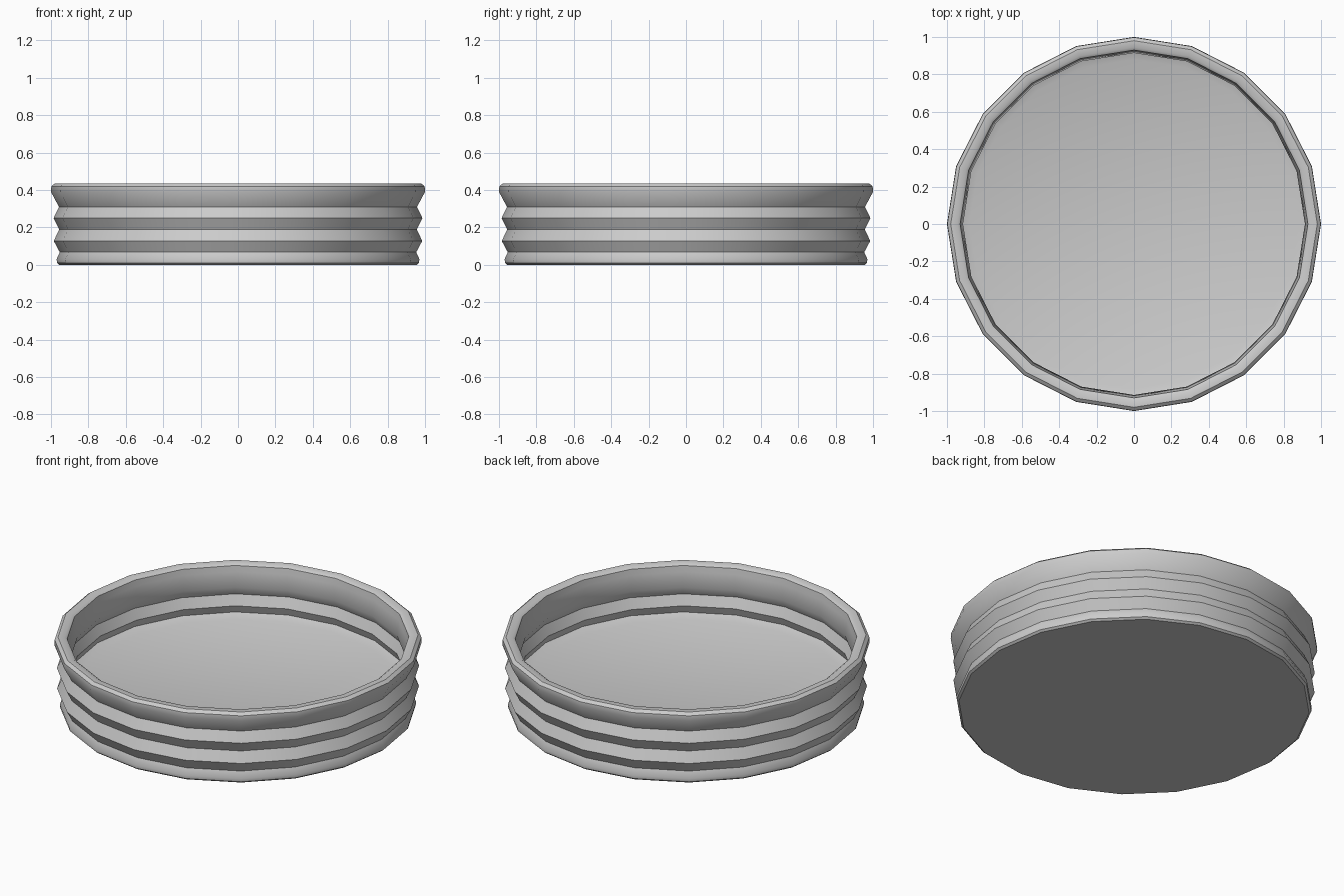
import bpy
import bmesh
from math import cos, sin, pi, radians

if "Cube" in bpy.data.objects:
    bpy.data.objects.remove(bpy.data.objects["Cube"])

SIDES = 20


def lathe(name, profile):
    """Revolve an (r, z) profile around z and cap both ends."""
    bm = bmesh.new()
    rings = [[bm.verts.new((r * cos(2 * pi * i / SIDES), r * sin(2 * pi * i / SIDES), z))
              for i in range(SIDES)] for r, z in profile]
    for low, high in zip(rings, rings[1:]):
        for i in range(SIDES):
            j = (i + 1) % SIDES
            bm.faces.new((low[i], low[j], high[j], high[i]))
    bm.faces.new(rings[0][::-1])
    bm.faces.new(rings[-1])
    bmesh.ops.recalc_face_normals(bm, faces=bm.faces)
    mesh = bpy.data.meshes.new(name)
    bm.to_mesh(mesh)
    bm.free()
    obj = bpy.data.objects.new(name, mesh)
    bpy.context.collection.objects.link(obj)
    return obj


# Outer wall: base edge, two bulging ribs, flared lip
outer = [(0.955, 0.0), (0.967, 0.01), (0.97, 0.03), (0.953, 0.068),
         (0.985, 0.128), (0.956, 0.19), (0.986, 0.25), (0.957, 0.31),
         (1.0, 0.39), (0.998, 0.42), (0.98, 0.435)]
# Inner wall: rolled rim, matching ribs, sloped edge down to the raised floor
inner = [(0.945, 0.435), (0.93, 0.425), (0.925, 0.39), (0.914, 0.30), (0.94, 0.25),
         (0.914, 0.19), (0.932, 0.145), (0.88, 0.125)]

pool = lathe("ribbed_pool", outer + inner)
bpy.context.view_layer.objects.active = pool
pool.select_set(True)
bpy.ops.object.shade_smooth_by_angle(angle=radians(35))
